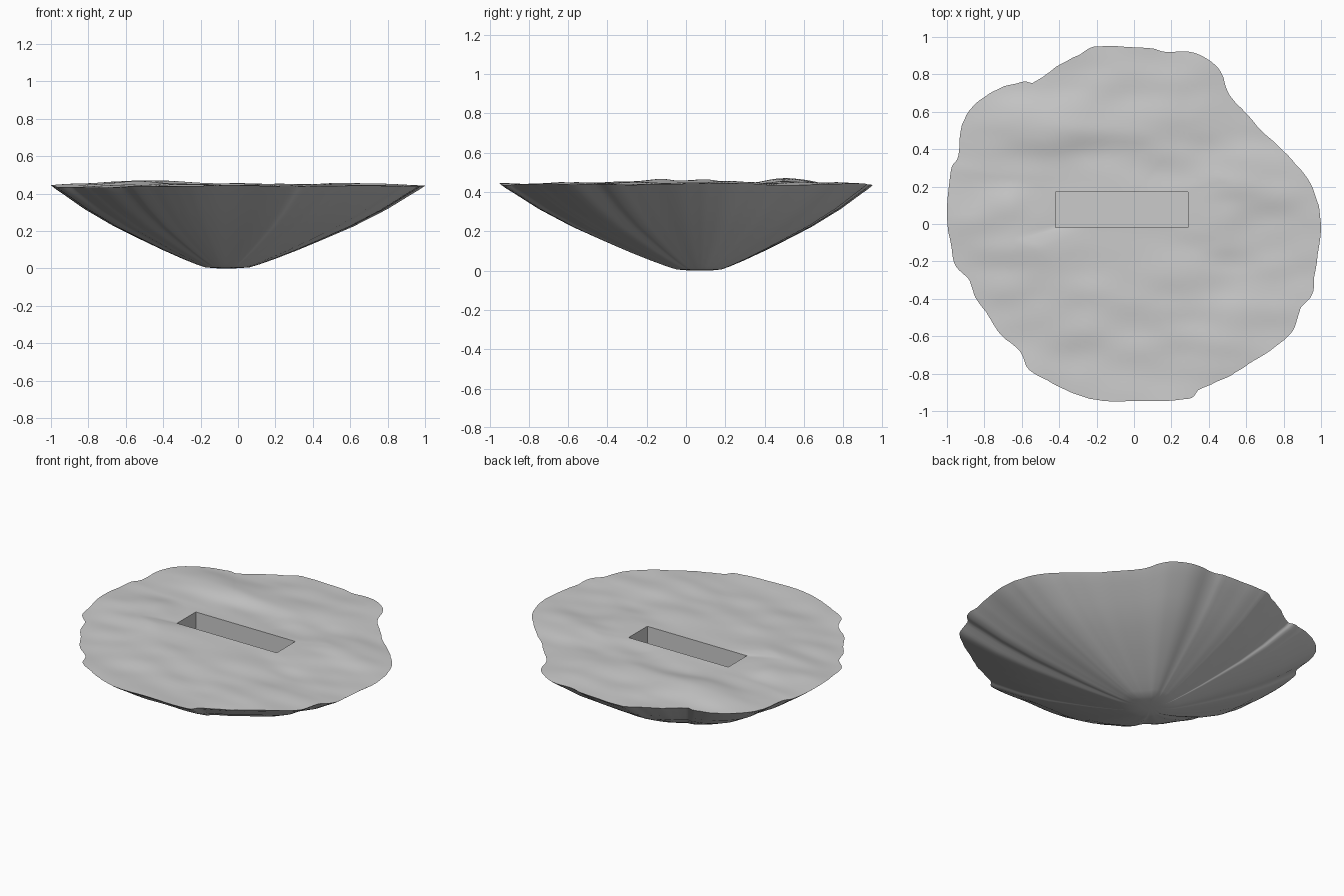
import bpy, bmesh, math
from mathutils import Vector, noise

if "Cube" in bpy.data.objects:
    bpy.data.objects.remove(bpy.data.objects["Cube"])

# Rim outline seen from above, counter-clockwise
OUTLINE = [(1, -.02), (.98, .12), (.93, .24), (.82, .37), (.70, .48), (.60, .59), (.51, .69),
           (.47, .80), (.41, .87), (.30, .92), (.17, .92), (.08, .94), (-.08, .95), (-.21, .95),
           (-.30, .90), (-.40, .85), (-.47, .80), (-.54, .755), (-.60, .76), (-.75, .71),
           (-.85, .64), (-.92, .53), (-.94, .36), (-.98, .28), (-1, .05), (-.98, -.10),
           (-.95, -.23), (-.88, -.30), (-.85, -.39), (-.79, -.47), (-.73, -.57), (-.61, -.68),
           (-.56, -.78), (-.44, -.85), (-.31, -.91), (-.17, -.945), (.10, -.945), (.29, -.935),
           (.36, -.88), (.50, -.82), (.61, -.75), (.75, -.66), (.85, -.57), (.89, -.45),
           (.95, -.38), (.97, -.25)]
# Underside profile: fraction of the way out to the rim, height
PROFILE = [(1, .44), (.97, .418), (.93, .393), (.81, .315), (.64, .223), (.48, .15), (.36, .097),
           (.25, .052), (.17, .022), (.12, .006), (.06, .001)]
CENTRE = Vector((-.065, .075))
SLOT = Vector((.355, .095))
TOP, FLOOR, STEPS, TOP_RINGS = .447, .20, 5, 26


def catmull(p0, p1, p2, p3, t):
    return .5 * (2 * p1 + (p2 - p0) * t + (2 * p0 - 5 * p1 + 4 * p2 - p3) * t * t
                 + (3 * p1 - p0 - 3 * p2 + p3) * t ** 3)


def top_height(x, y, f):
    # Gentle elongated ripples, fading out at the slot and partly at the rim
    n = noise.noise(Vector((x * 1.7 + 3, y * 4 + 1, .5))) * .024
    n += noise.noise(Vector((x * 4 + 7, y * 8, 2.5))) * .009
    n += .012 * math.exp(-((x + .45) / .4) ** 2 - ((y - .58) / .13) ** 2)
    return TOP + n * min(1, f * 2.5) * (1 - .5 * f ** 4) - .006 * f ** 3


# Dense rim with slight chipping
pts = [Vector(p) for p in OUTLINE]
count = len(pts)
rim = []
for i in range(count):
    quad = [pts[(i + k) % count] for k in (-1, 0, 1, 2)]
    for s in range(STEPS):
        p = catmull(*quad, s / STEPS)
        chip = .006 * noise.noise(Vector((p.x * 14, p.y * 14, 4)))
        rim.append(p * (1 + chip if s else 1))

# Rectangular slot edge, one point per rim point, with exact corners
slot = []
for p in rim:
    d = p - CENTRE
    k = min(SLOT.x / max(abs(d.x), 1e-6), SLOT.y / max(abs(d.y), 1e-6))
    slot.append(CENTRE + d * k)
for sx in (-1, 1):
    for sy in (-1, 1):
        corner = CENTRE + Vector((sx * SLOT.x, sy * SLOT.y))
        j = min(range(len(slot)), key=lambda n: (slot[n] - corner).length)
        slot[j] = corner

bm = bmesh.new()


def ring(coords):
    return [bm.verts.new(c) for c in coords]


def bridge(a, b):
    n = len(a)
    for i in range(n):
        j = (i + 1) % n
        bm.faces.new((a[i], a[j], b[j], b[i]))


# Slot floor and walls
last = ring((p.x, p.y, FLOOR) for p in slot)
bm.faces.new(last)

# Slot lip outwards over the rippled top to the rim
for r in range(TOP_RINGS + 1):
    f = r / TOP_RINGS
    level = []
    for a, b in zip(slot, rim):
        p = a.lerp(b, f)
        level.append((p.x, p.y, top_height(p.x, p.y, f)))
    new = ring(level)
    bridge(last, new)
    last = new
rim_z = [v.co.z for v in last]

# Fluted underside down to the small foot
for t, z in PROFILE[1:]:
    new = ring((CENTRE.x + (p.x - CENTRE.x) * t, CENTRE.y + (p.y - CENTRE.y) * t, z * h / .44)
               for p, h in zip(rim, rim_z))
    bridge(last, new)
    last = new
foot = bm.verts.new((CENTRE.x, CENTRE.y, 0))
for i in range(len(last)):
    bm.faces.new((last[i], last[(i + 1) % len(last)], foot))

bmesh.ops.recalc_face_normals(bm, faces=bm.faces)
mesh = bpy.data.meshes.new("rock_base")
bm.to_mesh(mesh)
bm.free()
base = bpy.data.objects.new("rock_base", mesh)
bpy.context.collection.objects.link(base)
bpy.context.view_layer.objects.active = base
base.select_set(True)
bpy.ops.object.shade_smooth_by_angle(angle=math.radians(40))
